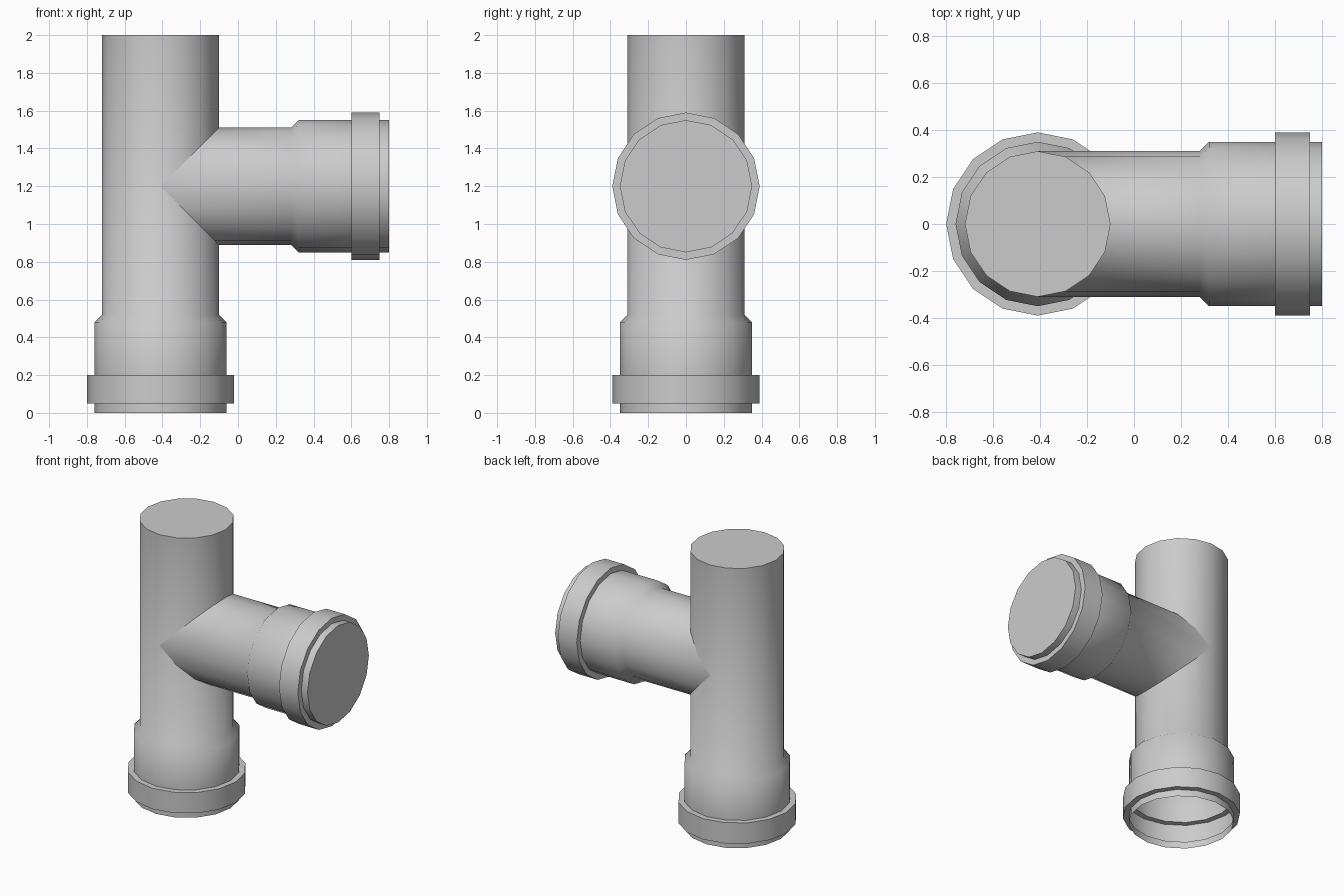
import bpy, bmesh, math
from mathutils import Matrix

if "Cube" in bpy.data.objects:
    bpy.data.objects.remove(bpy.data.objects["Cube"])

SIDES = 16
CX, BZ, R = -0.41, 1.2, 0.31   # main axis x, branch axis z, pipe radius


def pipe(name, profile, matrix, mitre=False):
    """Revolve (radius, height) profile into a thin shell, capped at the last ring."""
    bm = bmesh.new()
    rings = []
    for i, (r, h) in enumerate(profile):
        ring = []
        for k in range(SIDES):
            a = 2 * math.pi * k / SIDES
            x, y = r * math.cos(a), r * math.sin(a)
            # first branch ring follows the saddle joint with the main pipe
            ring.append(bm.verts.new((x, y, abs(x) if mitre and i == 0 else h)))
        rings.append(ring)
    for lo, hi in zip(rings, rings[1:]):
        for k in range(SIDES):
            n = (k + 1) % SIDES
            bm.faces.new((lo[k], lo[n], hi[n], hi[k]))
    bm.faces.new(rings[-1])
    bm.transform(matrix)
    mesh = bpy.data.meshes.new(name)
    bm.to_mesh(mesh)
    bm.free()
    ob = bpy.data.objects.new(name, mesh)
    bpy.context.collection.objects.link(ob)
    bpy.ops.object.select_all(action='DESELECT')
    ob.select_set(True)
    bpy.context.view_layer.objects.active = ob
    bpy.ops.object.shade_smooth_by_angle(angle=math.radians(45))
    return ob


# socket end: stub, raised seal collar, sleeve, taper to the pipe
socket = [(0.35, 0), (0.35, 0.05), (0.39, 0.05), (0.39, 0.2),
          (0.35, 0.2), (0.35, 0.48), (R, 0.52)]

# vertical pipe, open at the bottom and closed on top
pipe("main_pipe", socket + [(R, 2.0)], Matrix.Translation((CX, 0, 0)))

# side branch along +x with the same socket, ending at x = 0.8
length = 0.8 - CX
branch = [(R, 0)] + [(r, length - h) for r, h in reversed(socket)]
pipe("branch_pipe", branch,
     Matrix.Translation((CX, 0, BZ)) @ Matrix.Rotation(math.pi / 2, 4, 'Y'), mitre=True)
